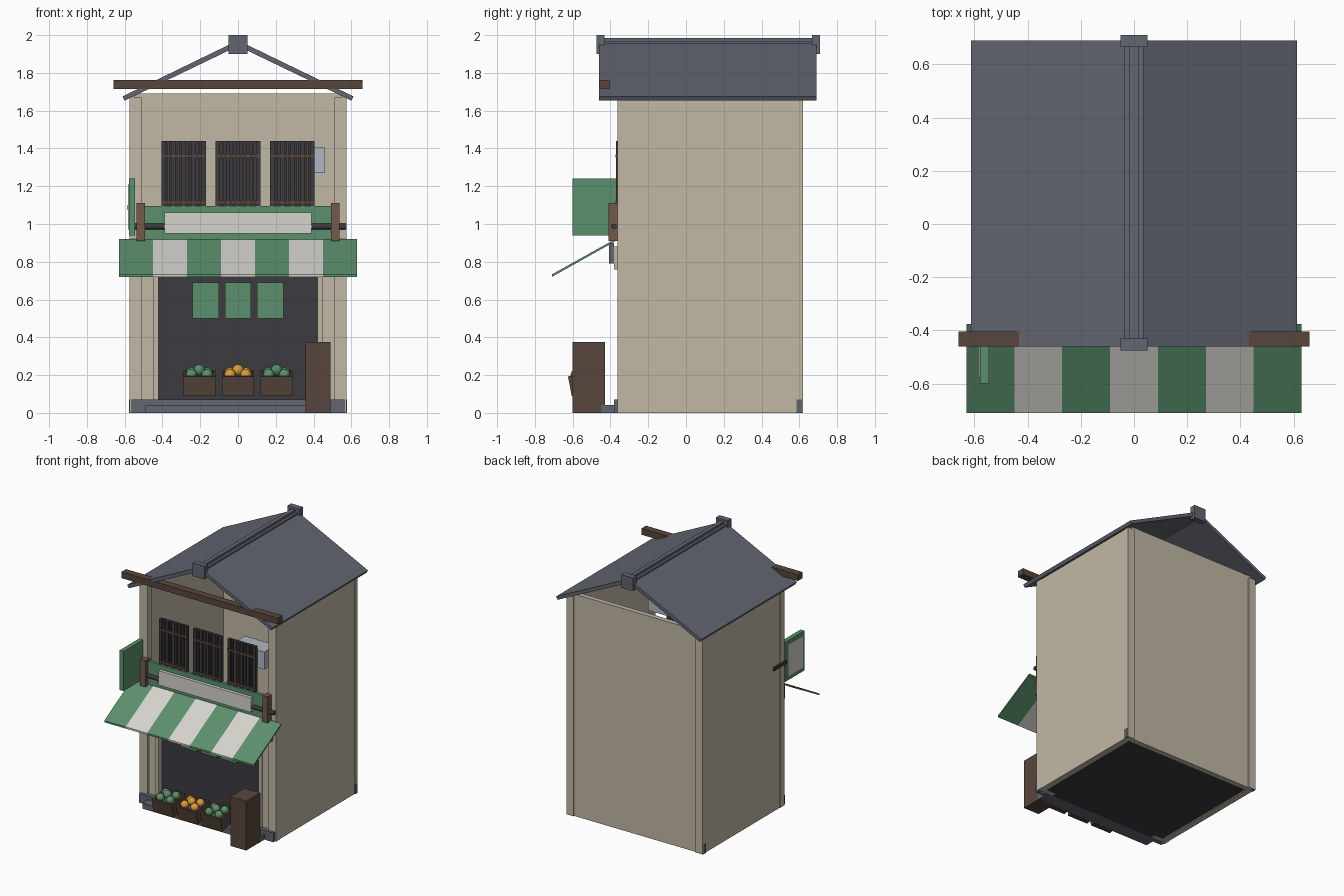
import bpy, math
from mathutils import Matrix, Vector

if "Cube" in bpy.data.objects:
    bpy.data.objects.remove(bpy.data.objects["Cube"])


def mat(name, r, g, b):
    m = bpy.data.materials.new(name)
    m.diffuse_color = tuple((c / 255) ** 2.2 for c in (r, g, b)) + (1,)
    m.use_nodes = True
    m.node_tree.nodes["Principled BSDF"].inputs["Base Color"].default_value = m.diffuse_color
    return m


PLASTER = mat("plaster", 192, 182, 163)
SLATE = mat("slate", 98, 101, 112)
DARK = mat("dark", 62, 61, 66)
GREEN = mat("green", 92, 142, 108)
WHITE = mat("white", 212, 210, 204)
WOOD = mat("wood", 88, 72, 62)
POST = mat("post_wood", 115, 90, 76)
ORANGE = mat("orange", 222, 155, 62)
METAL = mat("metal", 176, 182, 192)


def mesh(name, verts, faces, m):
    me = bpy.data.meshes.new(name)
    me.from_pydata(verts, [], faces)
    me.materials.append(m)
    ob = bpy.data.objects.new(name, me)
    bpy.context.collection.objects.link(ob)
    return ob


def box(name, x, y, z, m):
    v = [(a, b, c) for a in x for b in y for c in z]
    f = [(0, 1, 3, 2), (4, 6, 7, 5), (0, 4, 5, 1), (2, 3, 7, 6), (0, 2, 6, 4), (1, 5, 7, 3)]
    return mesh(name, v, f, m)


def side(name, s, x, y, z, m):
    return box(name, sorted((s * x[0], s * x[1])), y, z, m)


def prism_x(name, x, profile, m):
    n = len(profile)
    v = [(a, p[0], p[1]) for a in x for p in profile]
    f = [tuple(range(n))[::-1], tuple(range(n, 2 * n))]
    f += [(i, (i + 1) % n, n + (i + 1) % n, n + i) for i in range(n)]
    return mesh(name, v, f, m)


# Shell: side and back walls, open upper front and gables
box("back_wall", (-0.55, 0.55), (0.575, 0.612), (0, 1.69), PLASTER)
box("floor", (-0.52, 0.52), (-0.36, 0.58), (0.002, 0.06), DARK)
for s in (-1, 1):
    side("side_wall", s, (0.525, 0.572), (-0.35, 0.6), (0, 1.665), PLASTER)
    side("front_post", s, (0.51, 0.575), (-0.362, -0.31), (0, 1.67), PLASTER)
    side("back_post", s, (0.515, 0.575), (0.585, 0.62), (0, 1.67), PLASTER)
    side("front_wall", s, (0.445, 0.515), (-0.345, -0.31), (0, 0.9), PLASTER)
    side("door_jamb", s, (0.42, 0.45), (-0.355, -0.30), (0.06, 0.9), PLASTER)
    side("back_plinth", s, (0.52, 0.578), (0.585, 0.613), (0, 0.07), SLATE)

# Shop front
box("shop_back_panel", (-0.43, 0.43), (-0.315, -0.30), (0.05, 0.9), DARK)
box("lintel", (-0.55, 0.55), (-0.382, -0.35), (0.76, 0.88), PLASTER)
box("awning_beam", (-0.55, 0.55), (-0.408, -0.38), (0.79, 0.9), SLATE)
box("front_plinth", (-0.565, 0.565), (-0.382, -0.34), (0, 0.07), SLATE)
box("front_step", (-0.49, 0.49), (-0.45, -0.37), (0, 0.042), SLATE)
for x in (-0.17, 0, 0.17):
    box("door_cloth", (x - 0.07, x + 0.07), (-0.352, -0.342), (0.5, 0.69), GREEN)

# Striped awning
for i in range(7):
    x = -0.63 + i * 0.18
    prism_x("awning_stripe", (x, x + 0.18),
            [(-0.71, 0.72), (-0.375, 0.908), (-0.375, 0.92), (-0.71, 0.733)],
            WHITE if i % 2 else GREEN)

# Main sign
box("sign_board", (-0.5, 0.5), (-0.378, -0.355), (0.91, 1.095), GREEN)
box("sign_panel", (-0.39, 0.39), (-0.402, -0.375), (0.95, 1.06), WHITE)
for s in (-1, 1):
    side("sign_post", s, (0.492, 0.537), (-0.41, -0.358), (0.91, 1.11), POST)
bpy.ops.mesh.primitive_cylinder_add(vertices=12, radius=0.015, depth=1.15,
                                    location=(0, -0.382, 0.987), rotation=(0, math.pi / 2, 0))
rod = bpy.context.object
rod.name = "sign_rod"
rod.data.materials.append(DARK)
bpy.ops.object.shade_smooth_by_angle()

# Projecting side sign
box("side_sign", (-0.578, -0.545), (-0.6, -0.368), (0.938, 1.24), GREEN)
box("side_sign_panel", (-0.583, -0.575), (-0.575, -0.395), (0.97, 1.21), WHITE)
box("side_sign_bracket", (-0.584, -0.56), (-0.38, -0.23), (1.075, 1.1), DARK)

# Upper window lattices
for cx in (-0.288, 0, 0.288):
    box("window_panel", (cx - 0.118, cx + 0.118), (-0.36, -0.345), (1.09, 1.44), DARK)
    for i in range(5):
        x = cx - 0.107 + i * 0.0535
        box("window_slat", (x - 0.011, x + 0.011), (-0.371, -0.358), (1.09, 1.44), DARK)
    for i in range(4):
        x = cx - 0.08 + i * 0.0535
        box("window_mullion", (x - 0.005, x + 0.005), (-0.368, -0.358), (1.1, 1.43), WOOD)
    for z in (1.115, 1.36):
        box("window_rail", (cx - 0.118, cx + 0.118), (-0.374, -0.358), (z - 0.008, z + 0.008), WOOD)
box("vent_unit", (0.2, 0.46), (-0.34, -0.2), (1.27, 1.405), METAL)

# Roof
c, h = 1.965, 0.505
for s in (-1, 1):
    v = [(s * x, y, z) for y in (-0.46, 0.69) for x, z in
         ((0, 1.942), (0.6, 1.653), (0.612, 1.675), (0, 1.972))]
    f = [(0, 1, 2, 3), (7, 6, 5, 4), (0, 4, 5, 1), (1, 5, 6, 2), (2, 6, 7, 3), (3, 7, 4, 0)]
    mesh("roof_slope", v, f if s > 0 else [q[::-1] for q in f], SLATE)
box("ridge_base", (-0.036, 0.036), (-0.46, 0.69), (1.93, 1.967), SLATE)
box("ridge_cap", (-0.016, 0.016), (-0.465, 0.695), (1.95, 1.985), SLATE)
for y in (-0.453, 0.688):
    box("ridge_end", (-0.05, 0.05), (y - 0.022, y + 0.022), (1.9, 2.0), SLATE)
box("eave_beam", (-0.66, 0.66), (-0.461, -0.405), (1.715, 1.762), WOOD)

# Cabinet
box("cabinet", (0.357, 0.489), (-0.6, -0.43), (0, 0.375), WOOD)

# Tilted crates with produce
tilt = math.radians(11)
for cx, m in ((-0.205, GREEN), (0, ORANGE), (0.205, GREEN)):
    M = Matrix.Translation((cx, -0.605, 0.09)) @ Matrix.Rotation(tilt, 4, 'X')
    parts = [("crate_base", (-0.08, 0.08), (0.01, 0.15), (0.005, 0.075), WOOD),
             ("crate_front", (-0.085, 0.085), (0, 0.012), (0, 0.105), WOOD),
             ("crate_back", (-0.085, 0.085), (0.148, 0.16), (0, 0.105), WOOD),
             ("crate_left", (-0.085, -0.073), (0.01, 0.15), (0, 0.105), WOOD),
             ("crate_right", (0.073, 0.085), (0.01, 0.15), (0, 0.105), WOOD)]
    for p in parts:
        box(*p).matrix_world = M
    for x, y, z in ((-0.042, 0.045, 0.105), (0.042, 0.045, 0.105), (0, 0.075, 0.125),
                    (-0.042, 0.115, 0.1), (0.042, 0.115, 0.1)):
        bpy.ops.mesh.primitive_uv_sphere_add(segments=12, ring_count=8, radius=0.03,
                                             location=M @ Vector((x, y, z)))
        o = bpy.context.object
        o.name = "fruit"
        o.data.materials.append(m)
        bpy.ops.object.shade_smooth()
